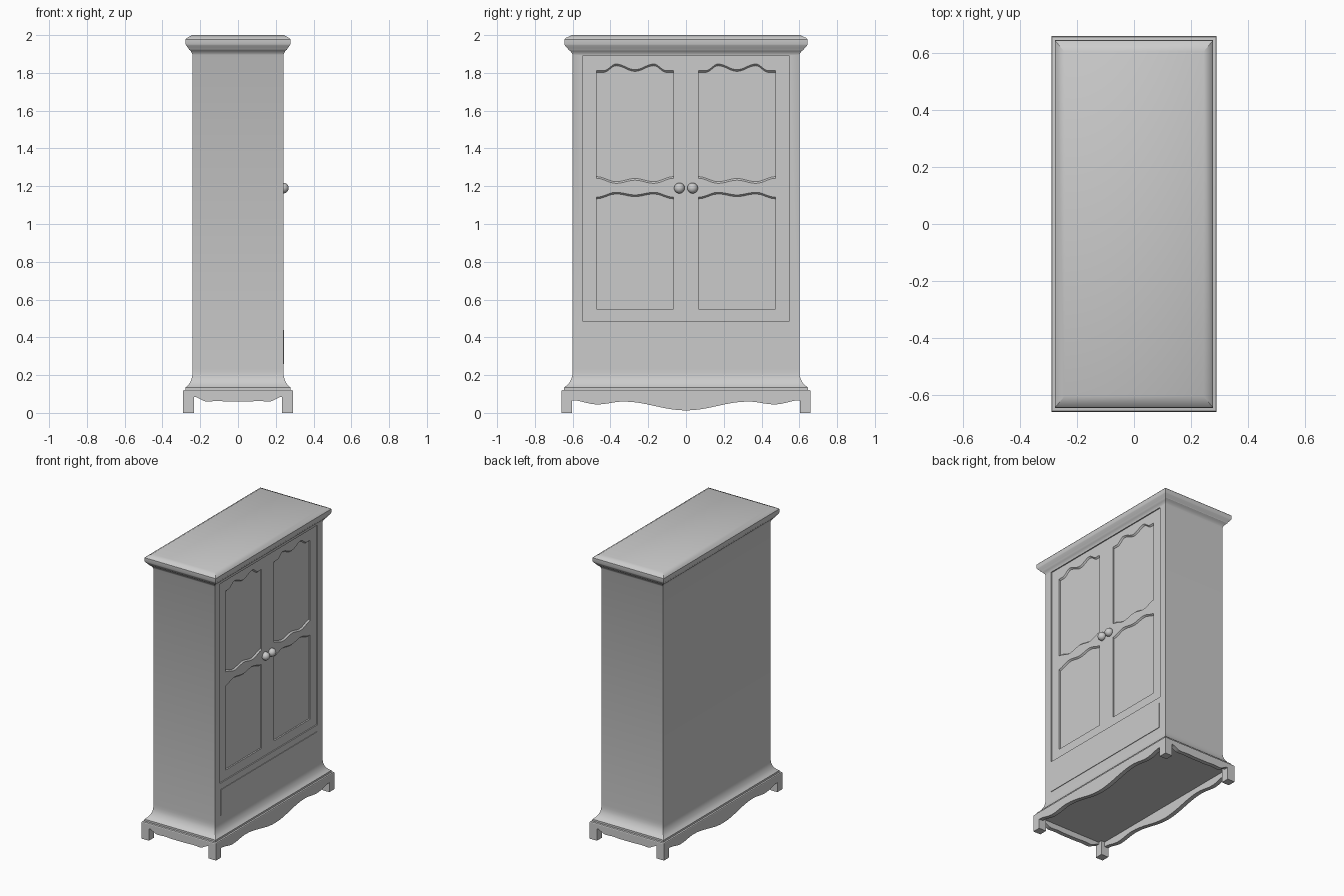
import bpy, bmesh, math

if "Cube" in bpy.data.objects:
    bpy.data.objects.remove(bpy.data.objects["Cube"])

HX, HY = 0.24, 0.60          # half depth and half width of the cupboard body


def make(name, verts, faces, smooth=None):
    me = bpy.data.meshes.new(name)
    me.from_pydata(verts, [], faces)
    bm = bmesh.new()
    bm.from_mesh(me)
    bmesh.ops.recalc_face_normals(bm, faces=bm.faces)
    bm.to_mesh(me)
    bm.free()
    ob = bpy.data.objects.new(name, me)
    bpy.context.collection.objects.link(ob)
    if smooth:
        shade(ob, smooth)
    return ob


def shade(ob, angle):
    bpy.ops.object.select_all(action='DESELECT')
    ob.select_set(True)
    bpy.context.view_layer.objects.active = ob
    bpy.ops.object.shade_smooth_by_angle(angle=math.radians(angle))


def loft(name, rings, smooth=None):
    n, m = len(rings[0]), len(rings)
    faces = [tuple(range(n)), tuple(range((m - 1) * n, m * n))]
    for k in range(m - 1):
        for i in range(n):
            j = (i + 1) % n
            faces.append((k * n + i, k * n + j, (k + 1) * n + j, (k + 1) * n + i))
    return make(name, [v for r in rings for v in r], faces, smooth)


def box(name, x0, x1, y0, y1, z0, z1):
    return loft(name, [[(x0, y0, z), (x1, y0, z), (x1, y1, z), (x0, y1, z)] for z in (z0, z1)])


def wave(half, n=5):
    """Eased symmetric curve from control points running from centre to end."""
    pts = [(-u, z) for u, z in reversed(half[1:])] + list(half)
    out = [pts[0]]
    for (u0, z0), (u1, z1) in zip(pts, pts[1:]):
        steps = 1 if z0 == z1 else n
        for i in range(1, steps + 1):
            t = i / steps
            out.append((u0 + (u1 - u0) * t, z0 + (z1 - z0) * (1 - math.cos(math.pi * t)) / 2))
    return out


# Carcass: rectangular rings following the plinth moulding and the cornice
profile = [(.03, .10), (.03, .115), (.05, .115), (.048, .120), (.038, .122), (.038, .135),
           (.034, .138), (.023, .148), (.014, .161), (.006, .179), (.002, .195), (0, .215),
           (0, .235), (0, 1.895), (.003, 1.903), (.010, 1.915), (.020, 1.924), (.022, 1.930),
           (.034, 1.945), (.037, 1.952), (.037, 1.978), (.032, 1.984), (.004, 2.0)]
rings = []
for d, z in profile:
    x, y = HX + d, HY + d * 1.2
    rings.append([(-x, -y, z), (x, -y, z), (x, y, z), (-x, y, z)])
carcass = loft("carcass", rings)

# Cutters: shallow door opening and four shaped panels
cutters = [box("door_opening_cutter", HX - .008, HX + .2, -.545, .545, .485, 1.892)]
upper_top = wave([(0, 1.817), (.10, 1.847), (.165, 1.812), (.203, 1.812)], 8)
upper_bottom = wave([(0, 1.232), (.10, 1.215), (.203, 1.242)])
lower_top = wave([(0, 1.154), (.10, 1.168), (.203, 1.142)])
lower_bottom = [(-.203, .55), (.203, .55)]
for cy in (-.27, .27):
    for top, bottom, lip in ((upper_top, upper_bottom, .009), (lower_top, lower_bottom, 0)):
        loops = []
        for x, s in ((HX - .018, 1), (HX - .008, 0), (HX + .02, 0)):
            loops.append([(x, cy + u, z + s * lip) for u, z in bottom] +
                         [(x, cy + u, z - s * .009) for u, z in reversed(top)])
        cutters.append(loft("panel_cutter", loops))
for c in cutters:
    c.hide_render = True
    mod = carcass.modifiers.new("cut", 'BOOLEAN')
    mod.operation, mod.solver, mod.object = 'DIFFERENCE', 'EXACT', c
dg = bpy.context.evaluated_depsgraph_get()
carcass.data = bpy.data.meshes.new_from_object(carcass.evaluated_get(dg))
carcass.modifiers.clear()
for c in cutters:
    bpy.data.objects.remove(c)
shade(carcass, 30)

# Drawer front, slightly proud of the carcass
box("drawer_front", HX - .02, HX + .004, -.54, .54, .26, .44)

# Feet at the four corners
BX, BY, W = .29, .66, .057
for sx in (-1, 1):
    for sy in (-1, 1):
        xs = sorted((sx * BX, sx * (BX - W)))
        ys = sorted((sy * BY, sy * (BY - W)))
        box("foot", *xs, *ys, 0, .115)

# Scalloped aprons between the feet
long_edge = wave([(0, .013), (.33, .060), (.47, .045), (.605, .067)], 8)
short_edge = wave([(0, .060), (.05, .060), (.11, .063), (.165, .060), (.235, .086)])
for s in (-1, 1):
    for name, edge in (("long_apron", long_edge), ("short_apron", short_edge)):
        e = edge[-1][0]
        outline = edge + [(e, .115), (-e, .115)]
        if name == "long_apron":
            loops = [[(s * d, u, z) for u, z in outline] for d in (BX, BX - .03)]
        else:
            loops = [[(u, s * d, z) for u, z in outline] for d in (BY, BY - .03)]
        loft(name, loops, 30)

# Round door knobs
for s in (-1, 1):
    bpy.ops.mesh.primitive_uv_sphere_add(segments=24, ring_count=16, radius=.028,
                                         location=(HX, s * .035, 1.19))
    knob = bpy.context.object
    knob.name = "door_knob"
    shade(knob, 60)
